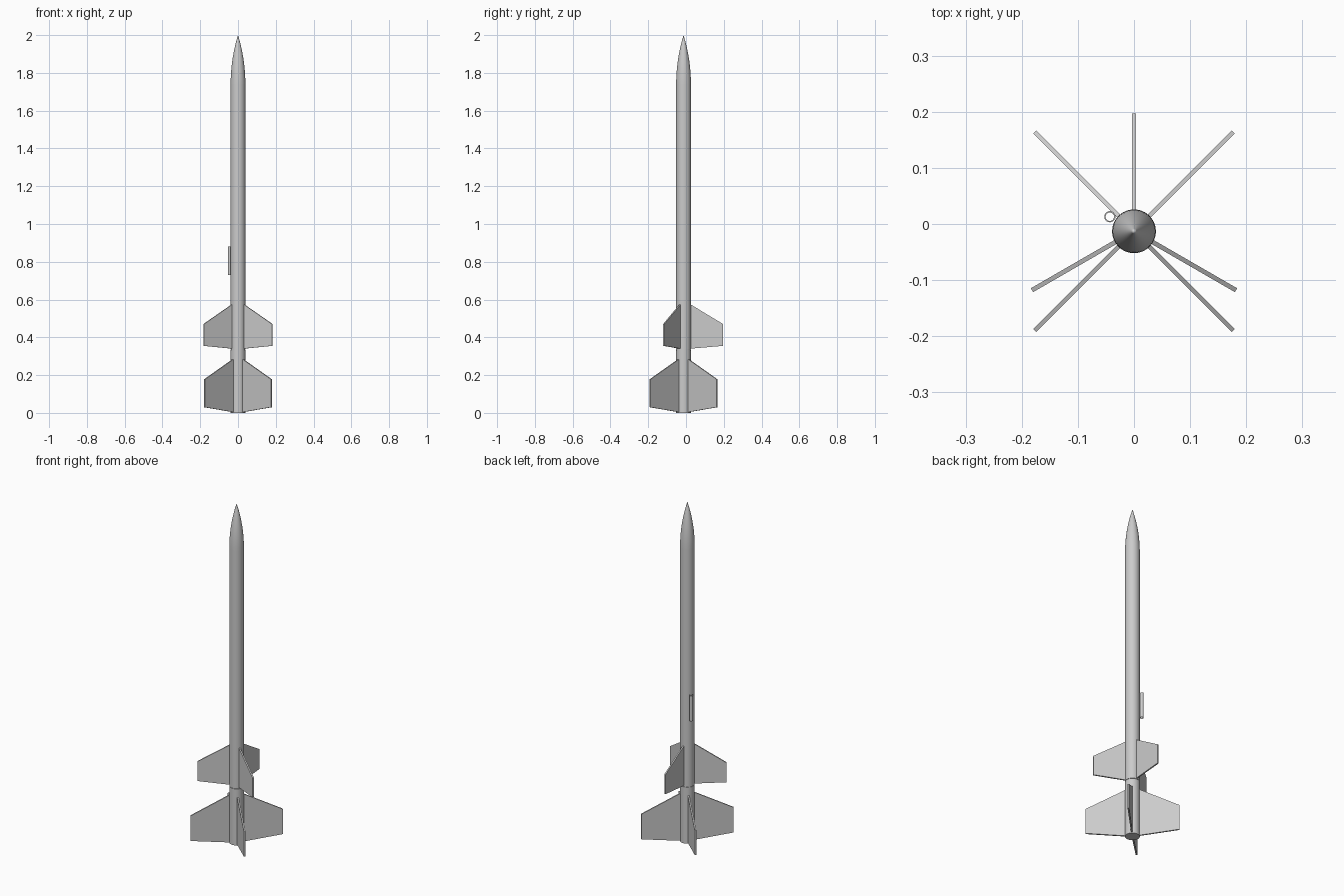
import bpy, bmesh
from math import radians, pi, cos, sin
from mathutils import Matrix

old = bpy.data.objects.get("Cube")
if old:
    bpy.data.objects.remove(old)

AXIS_Y = -0.013
RADIUS = 0.039

grey = bpy.data.materials.new("plain_grey")
grey.use_nodes = True
color = (0.6, 0.6, 0.6, 1)
grey.diffuse_color = color
grey.node_tree.nodes["Principled BSDF"].inputs["Base Color"].default_value = color


def finish(name, bm, smooth=False):
    bmesh.ops.recalc_face_normals(bm, faces=bm.faces)
    mesh = bpy.data.meshes.new(name)
    bm.to_mesh(mesh)
    bm.free()
    mesh.materials.append(grey)
    obj = bpy.data.objects.new(name, mesh)
    bpy.context.collection.objects.link(obj)
    if smooth:
        bpy.ops.object.select_all(action="DESELECT")
        obj.select_set(True)
        bpy.context.view_layer.objects.active = obj
        bpy.ops.object.shade_smooth_by_angle(angle=radians(30))
    return obj


def lathe(name, profile, x=0, y=AXIS_Y, sides=48, closed=False):
    """Spin a radius/height profile around a vertical axis."""
    bm = bmesh.new()
    verts = [bm.verts.new((r, 0, z)) for r, z in profile]
    pairs = list(zip(verts, verts[1:]))
    if closed:
        pairs.append((verts[-1], verts[0]))
    edges = [bm.edges.new(p) for p in pairs]
    bmesh.ops.spin(bm, geom=verts + edges, cent=(0, 0, 0), axis=(0, 0, 1),
                   angle=2 * pi, steps=sides)
    bmesh.ops.remove_doubles(bm, verts=bm.verts, dist=0.00001)
    bmesh.ops.translate(bm, verts=bm.verts, vec=(x, y, 0))
    return finish(name, bm, smooth=True)


def fin(name, outline, degrees, thickness=0.008):
    """Flat plate standing out from the body at the given heading."""
    bm = bmesh.new()
    face = bm.faces.new([bm.verts.new((r, -thickness / 2, z)) for r, z in outline])
    side = bmesh.ops.extrude_face_region(bm, geom=[face])["geom"]
    moved = [v for v in side if isinstance(v, bmesh.types.BMVert)]
    bmesh.ops.translate(bm, verts=moved, vec=(0, thickness, 0))
    bm.transform(Matrix.Translation((0, AXIS_Y, 0))
                 @ Matrix.Rotation(radians(degrees), 4, "Z"))
    return finish(name, bm)


# Two body stages meeting at a fine joint
JOINT, SHOULDER = 0.335, 1.74
lathe("booster_tube", [(0, 0), (RADIUS, 0), (RADIUS, JOINT - 0.002), (0, JOINT - 0.002)])
lathe("stage_coupler", [(0, 0.3), (0.036, 0.3), (0.036, 0.4), (0, 0.4)])
lathe("main_tube", [(0, JOINT), (RADIUS, JOINT), (RADIUS, SHOULDER), (0, SHOULDER)])

# Pointed ogive nose: arc tangent to the tube
length = 2 - SHOULDER
rho = (RADIUS ** 2 + length ** 2) / (2 * RADIUS)
nose = [(0, SHOULDER)]
for i in range(17):
    h = length * i / 16
    nose.append((max(0, (rho ** 2 - h ** 2) ** 0.5 + RADIUS - rho), SHOULDER + h))
lathe("nose_cone", nose)

# Three upper fins and four larger lower fins
upper = [(0.036, 0.575), (0.21, 0.47), (0.21, 0.355), (0.036, 0.34)]
lower = [(0.036, 0.285), (0.25, 0.178), (0.25, 0.03), (0.036, 0.004)]
for i in range(3):
    fin(f"upper_fin_{i + 1}", upper, 90 + 120 * i)
for i in range(4):
    fin(f"lower_fin_{i + 1}", lower, 45 + 90 * i)

# Hollow guide tube on the side of the body
lathe("launch_lug", [(0.0075, 0.73), (0.01, 0.73), (0.01, 0.88), (0.0075, 0.88)],
      x=-0.043, y=0.013, sides=24, closed=True)
